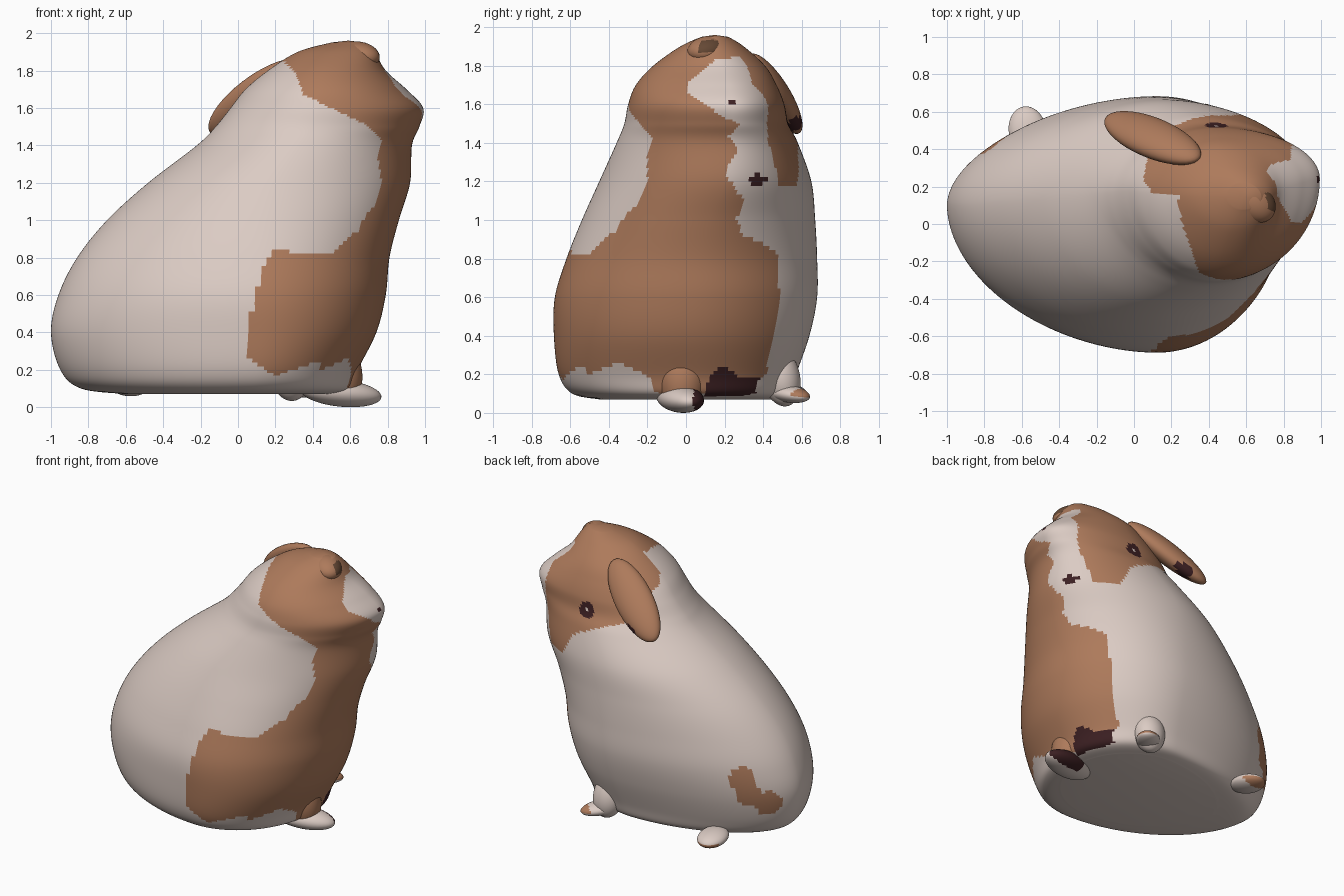
import bpy, bmesh, math
from mathutils import Vector, Matrix

def material(name, rgb):
    m = bpy.data.materials.new(name)
    m.diffuse_color = (*rgb, 1)
    return m

MATS = [material("cream fur", (0.71, 0.60, 0.55)),
        material("brown fur", (0.42, 0.195, 0.105)),
        material("dark maroon", (0.045, 0.014, 0.016)),
        material("dark brown", (0.13, 0.065, 0.035))]
CREAM, BROWN, DARK, DEEP = range(4)

def inside(px, py, poly):
    hit = False
    for (ax, ay), (bx, by) in zip(poly, poly[1:] + poly[:1]):
        if (ay > py) != (by > py) and px < (bx - ax) * (py - ay) / (by - ay) + ax:
            hit = not hit
    return hit

def finish(bm, name, rule):
    bmesh.ops.recalc_face_normals(bm, faces=bm.faces)
    bm.normal_update()
    for f in bm.faces:
        f.smooth = True
        f.material_index = rule(f.calc_center_median(), f.normal)
    me = bpy.data.meshes.new(name)
    bm.to_mesh(me)
    bm.free()
    for m in MATS:
        me.materials.append(m)
    ob = bpy.data.objects.new(name, me)
    bpy.context.collection.objects.link(ob)
    return ob

def blob(name, centre, radii, along, normal, rule):
    """Ellipsoid: radii are along its length, width and thickness."""
    l = Vector(along).normalized()
    n = Vector(normal)
    n = (n - l * n.dot(l)).normalized()
    w = n.cross(l)
    rot = Matrix((l, w, n)).transposed().to_4x4()
    bm = bmesh.new()
    bmesh.ops.create_uvsphere(bm, u_segments=40, v_segments=24, radius=1)
    bm.transform(Matrix.Translation(centre) @ rot @ Matrix.Diagonal((*radii, 1)))
    return finish(bm, name, rule)

# Body sections: z, x min, x max, y min, y max, x of widest, y of back, y of front
ROWS = [
    (0.07, -0.60, 0.50, -0.45, 0.45, 0.05, 0.05, 0.00),
    (0.10, -0.84, 0.60, -0.59, 0.53, 0.08, 0.08, 0.03),
    (0.20, -0.95, 0.64, -0.66, 0.57, 0.10, 0.10, 0.03),
    (0.40, -1.00, 0.74, -0.685, 0.64, 0.12, 0.10, 0.03),
    (0.60, -0.96, 0.79, -0.68, 0.68, 0.12, 0.10, 0.05),
    (0.80, -0.86, 0.81, -0.62, 0.68, 0.13, 0.10, 0.07),
    (1.00, -0.70, 0.86, -0.54, 0.67, 0.15, 0.12, 0.12),
    (1.20, -0.48, 0.92, -0.45, 0.65, 0.20, 0.14, 0.20),
    (1.40, -0.22, 0.93, -0.36, 0.58, 0.33, 0.16, 0.23),
    (1.50, -0.12, 0.97, -0.32, 0.53, 0.40, 0.17, 0.24),
    (1.60, -0.04, 0.99, -0.30, 0.51, 0.44, 0.18, 0.24),
    (1.70, 0.04, 0.90, -0.26, 0.47, 0.46, 0.17, 0.22),
    (1.80, 0.16, 0.79, -0.17, 0.41, 0.47, 0.16, 0.18),
    (1.90, 0.32, 0.73, -0.03, 0.30, 0.52, 0.15, 0.14),
    (1.95, 0.50, 0.68, 0.08, 0.22, 0.58, 0.15, 0.14)]

def catmull(a, b, c, d, t):
    return 0.5 * (2*b + (c - a)*t + (2*a - 5*b + 4*c - d)*t*t + (3*b - a - 3*c + d)*t**3)

def section(u):
    i = min(int(u), len(ROWS) - 2)
    q = [ROWS[max(0, min(len(ROWS) - 1, i + k))] for k in (-1, 0, 1, 2)]
    return [catmull(*v, u - i) for v in zip(*q)]

# Painted patches, as seen from the front, the right and the left
FRONT = [(0.05, 0.4), (0.06, 0.25), (0.2, 0.17), (0.3, 0.2), (0.45, 0.25), (0.6, 0.12),
         (0.9, 0.1), (1.1, 1.5), (0.99, 1.53), (0.79, 1.8), (0.78, 2.1), (0, 2.1), (0, 1.72),
         (0.23, 1.86), (0.3, 1.8), (0.35, 1.67), (0.5, 1.6), (0.7, 1.5), (0.8, 1.4),
         (0.8, 1.15), (0.72, 1.0), (0.58, 0.9), (0.5, 0.82), (0.35, 0.82), (0.2, 0.85),
         (0.13, 0.75)]
RIGHT = [(-0.8, 0.82), (-0.62, 0.82), (-0.5, 0.86), (-0.4, 0.97), (-0.25, 1.08), (-0.2, 1.2),
         (-0.21, 1.45), (-0.3, 1.58), (-0.6, 1.6), (-0.5, 2.1), (0.7, 2.1), (0.8, 1.4),
         (0.62, 1.2), (0.55, 1.17), (0.5, 1.25), (0.47, 1.45), (0.52, 1.6), (0.5, 1.72),
         (0.42, 1.8), (0.3, 1.85), (0.15, 1.83), (0.02, 1.72), (0, 1.67), (0.1, 1.6),
         (0.2, 1.53), (0.28, 1.5), (0.22, 1.43), (0.27, 1.37), (0.2, 1.25), (0.3, 1.1),
         (0.26, 1.0), (0.3, 0.92), (0.45, 0.85), (0.53, 0.75), (0.55, 0.6), (0.52, 0.25),
         (0.4, 0.18), (0.1, 0.1), (-0.15, 0.1), (-0.2, 0.2), (-0.35, 0.26), (-0.5, 0.2),
         (-0.6, 0.15), (-0.8, 0.2)]
LEFT = [(0.12, 1.5), (0.35, 1.42), (0.5, 1.35), (0.62, 1.17), (0.76, 1.17), (0.85, 1.5),
        (0.8, 2.1), (0.25, 2.1), (0.2, 1.87), (0.05, 1.7)]
UNDER = [(0.08, 0.06), (0.13, 0.2), (0.2, 0.25), (0.28, 0.18), (0.38, 0.18), (0.36, 0.1)]
RUMP = [(-0.75, 0.42, 0.55, 0.09), (-0.80, 0.41, 0.43, 0.09), (-0.91, 0.33, 0.36, 0.10)]

def body_paint(c, n):
    if n.y > 0 and n.x > -0.5:                       # eye with its glint
        r = math.hypot(c.x - 0.44, (c.z - 1.52) * 1.1)
        if r < 0.06:
            return CREAM if r < 0.015 else DARK
    if n.x > 0.3:                                    # mouth, nose, dark belly
        if math.hypot((c.y - 0.37) / 0.05, (c.z - 1.21) / 0.026) < 1:
            return DARK
        if math.hypot((c.y - 0.24) / 0.022, (c.z - 1.61) / 0.012) < 1:
            return DARK
        if inside(c.y, c.z, UNDER):
            return DARK
    if any((c - Vector(s[:3])).length < s[3] for s in RUMP):
        return BROWN
    if n.x > abs(n.y):
        return BROWN if inside(c.y, c.z, RIGHT) else CREAM
    if n.y < 0:
        return BROWN if inside(c.x, c.z, FRONT) else CREAM
    return BROWN if inside(c.x, c.z, LEFT) else CREAM

# Body and head: one loft through the sections
LEVELS, SIDES = 126, 180
bm = bmesh.new()
rings = []
for k in range(LEVELS + 1):
    z, x0, x1, y0, y1, xs, yb, yf = section((len(ROWS) - 1) * k / LEVELS)
    ring = []
    for j in range(SIDES):
        a = 2 * math.pi * j / SIDES
        c, s = math.cos(a), math.sin(a)
        e = 1.0 if c > 0 else 1.07
        yc = yf if c > 0 else yb
        x = xs + (x1 - xs if c > 0 else xs - x0) * math.copysign(abs(c) ** e, c)
        y = yc + (y1 - yc if s > 0 else yc - y0) * math.copysign(abs(s) ** e, s)
        ring.append(bm.verts.new((x, y, z)))
    rings.append(ring)
for lo, hi in zip(rings, rings[1:]):
    for j in range(SIDES):
        i = (j + 1) % SIDES
        bm.faces.new((lo[j], lo[i], hi[i], hi[j]))
bm.faces.new(rings[0][::-1])
crown = bm.verts.new((0.59, 0.15, 1.96))
for j in range(SIDES):
    bm.faces.new((rings[-1][j], rings[-1][(j + 1) % SIDES], crown))
finish(bm, "body", body_paint)

# Ears: a long hanging one on the left, a small folded one on the right
blob("left_ear", (0.10, 0.46, 1.655), (0.33, 0.13, 0.075), (-0.74, 0.34, -0.58), (-0.2, 0.8, 0.55),
     lambda c, n: DARK if (c - Vector((0.05, 0.57, 1.47))).length < 0.07 and n.z < 0 else BROWN)
blob("right_ear", (0.64, 0.12, 1.88), (0.13, 0.10, 0.075), (0.7, -0.6, -0.1), (0, 0, 1),
     lambda c, n: DEEP if n.x > 0.5 and abs(c.y - 0.12) < 0.05 and c.z > 1.87 else BROWN)

# Feet
blob("front_right_foot", (0.55, -0.03, 0.075), (0.225, 0.11, 0.072), (1, 0.3, -0.1), (0, 0, 1),
     lambda c, n: DARK if n.y > 0.3 and c.x > 0.5 else CREAM)
blob("front_right_leg", (0.53, -0.02, 0.2), (0.2, 0.13, 0.13), (0.25, 0, -1), (1, 0, 0),
     lambda c, n: BROWN if c.z > 0.1 else CREAM)
blob("front_left_foot", (0.32, 0.53, 0.10), (0.14, 0.08, 0.045), (0.6, 0.6, -0.12), (0, 0, 1),
     lambda c, n: BROWN if c.x + c.y > 0.97 and n.z > 0 else CREAM)
blob("front_left_leg", (0.28, 0.49, 0.19), (0.16, 0.11, 0.10), (0.1, 0.25, -1), (0, 1, 0),
     lambda c, n: CREAM)
blob("hind_left_foot", (-0.57, 0.50, 0.11), (0.13, 0.10, 0.05), (-0.15, 1, -0.1), (0, 0, 1),
     lambda c, n: BROWN if c.y > 0.56 and n.z > -0.2 else CREAM)
